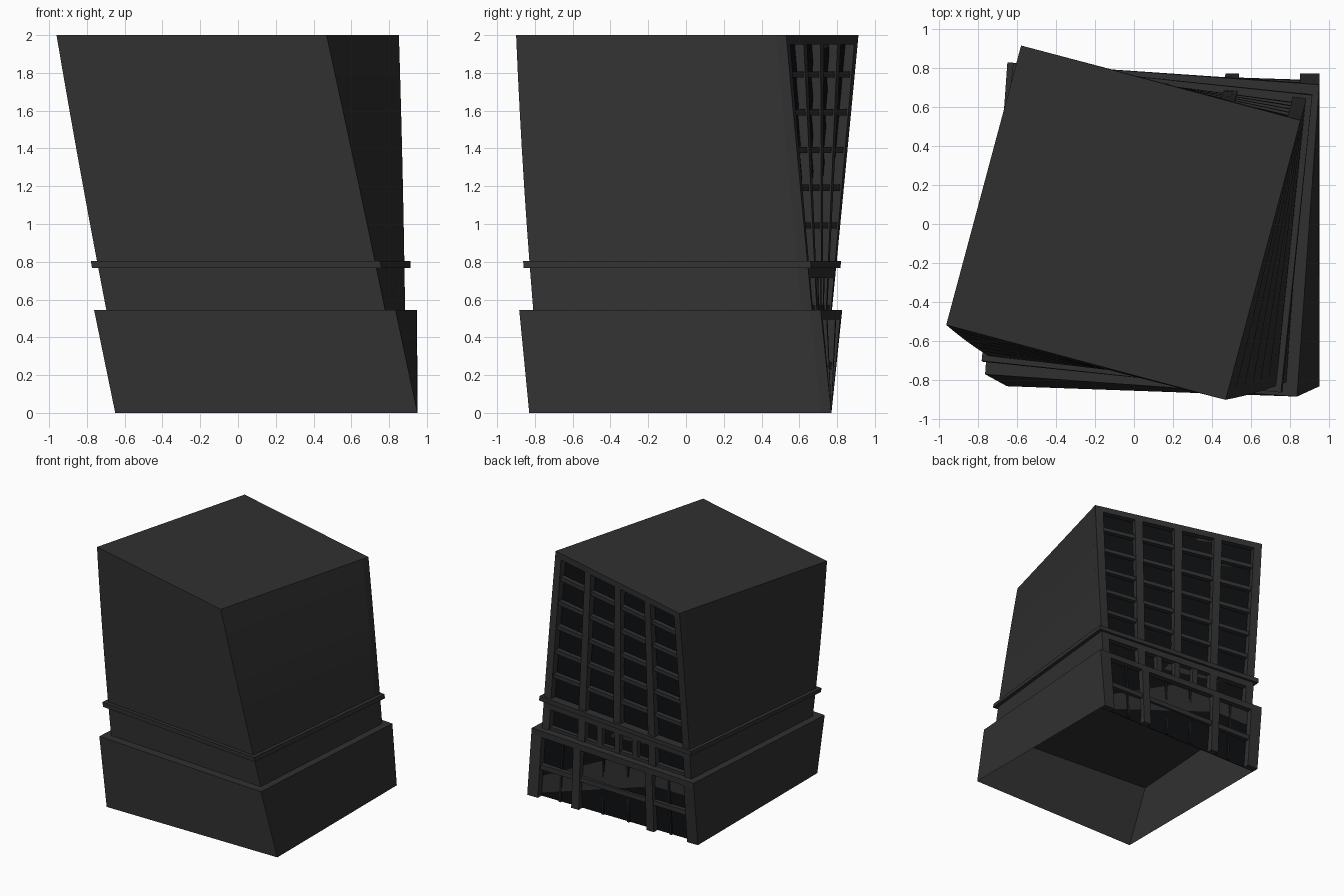
import bpy
from math import radians, sin, cos

if "Cube" in bpy.data.objects:
    bpy.data.objects.remove(bpy.data.objects["Cube"])

TWIST = radians(7.5)          # clockwise turn per unit of height
AX, AY = 0.15, 0.77           # twist axis: middle of the window facade (back)


def material(name, c):
    m = bpy.data.materials.new(name)
    m.diffuse_color = (*c, 1)
    m.use_nodes = True
    m.node_tree.nodes["Principled BSDF"].inputs["Base Color"].default_value = m.diffuse_color
    return m


WALL = material("dark_wall", (0.03, 0.03, 0.03))
GLASS = material("dark_glass", (0.004, 0.005, 0.006))
FRAME = material("dark_frame", (0.01, 0.01, 0.011))


def twisted(x, y, z):
    a = TWIST * z
    return (AX + x * cos(a) + y * sin(a), AY - x * sin(a) + y * cos(a), z)


def block(name, x0, x1, y0, y1, z0, z1, mat=WALL, slices=1, bottom=True):
    """Box in facade coordinates, following the twist, cut into slices by height."""
    verts, faces = [], []
    for i in range(slices + 1):
        z = z0 + (z1 - z0) * i / slices
        verts += [twisted(x, y, z) for x, y in ((x0, y0), (x1, y0), (x1, y1), (x0, y1))]
    for i in range(slices):
        for k in range(4):
            n = (k + 1) % 4
            a = 4 * i
            faces.append((a + k, a + n, a + 4 + n, a + 4 + k))
    t = 4 * slices
    faces.append((t, t + 1, t + 2, t + 3))
    if bottom:
        faces.append((3, 2, 1, 0))
    me = bpy.data.meshes.new(name)
    me.from_pydata(verts, [], faces)
    me.materials.append(mat)
    ob = bpy.data.objects.new(name, me)
    bpy.context.collection.objects.link(ob)
    return ob


BAY = 0.3525                  # pier spacing
PW = 0.035                    # half pier width

# Podium: shell open at the bottom, glass, piers, crossbar and lintel
block("podium_shell", -0.8, 0.8, -1.6, -0.055, 0, 0.545, bottom=False)
block("podium_glass", -0.7, 0.7, -0.055, -0.05, 0, 0.495, GLASS)
for s in (-1, 1):
    block("podium_corner_pier", *sorted((s * 0.7, s * 0.8)), -0.055, 0, 0, 0.495)
    block("podium_pier", s * BAY - PW, s * BAY + PW, -0.05, 0, 0, 0.495)
    for x in (0.12, 0.52):
        block("podium_mullion", s * x - 0.01, s * x + 0.01, -0.05, -0.035, 0, 0.495, FRAME)
block("podium_crossbar", -0.7, 0.7, -0.05, -0.01, 0.23, 0.27)
block("podium_lintel", -0.8, 0.8, -0.055, 0, 0.495, 0.545)

# Mezzanine: two wide windows and four narrow ones between
block("mezzanine_shell", -0.74, 0.74, -1.53, -0.105, 0.545, 0.77)
block("mezzanine_glass", -0.7, 0.7, -0.105, -0.1, 0.545, 0.715, GLASS)
for x in (-2 * BAY, -BAY, BAY, 2 * BAY):
    block("mezzanine_pier", x - PW, x + PW, -0.105, -0.05, 0.545, 0.715)
for x in (-BAY / 2, 0, BAY / 2):
    block("mezzanine_small_pier", x - 0.025, x + 0.025, -0.1, -0.055, 0.545, 0.715)
block("mezzanine_sill", -0.7, 0.7, -0.1, -0.06, 0.545, 0.57)
block("mezzanine_lintel", -0.74, 0.74, -0.105, -0.05, 0.715, 0.77)

# Projecting ledge
block("ledge", -0.77, 0.77, -1.56, -0.03, 0.768, 0.805)

# Tower: four columns by six floors of windows
block("tower_shell", -0.74, 0.74, -1.53, -0.105, 0.8, 2.0, slices=6)
block("tower_glass", -0.7, 0.7, -0.105, -0.1, 0.8, 1.96, GLASS, 6)
for i in range(-2, 3):
    block("tower_pier", i * BAY - PW, i * BAY + PW, -0.105, -0.05, 0.8, 1.95, slices=6)
for f in range(1, 6):
    z = 0.8 + 0.2 * f
    block("floor_bar", -0.7, 0.7, -0.1, -0.06, z - 0.025, z + 0.008)
block("tower_lintel", -0.74, 0.74, -0.105, -0.05, 1.95, 2.0)
